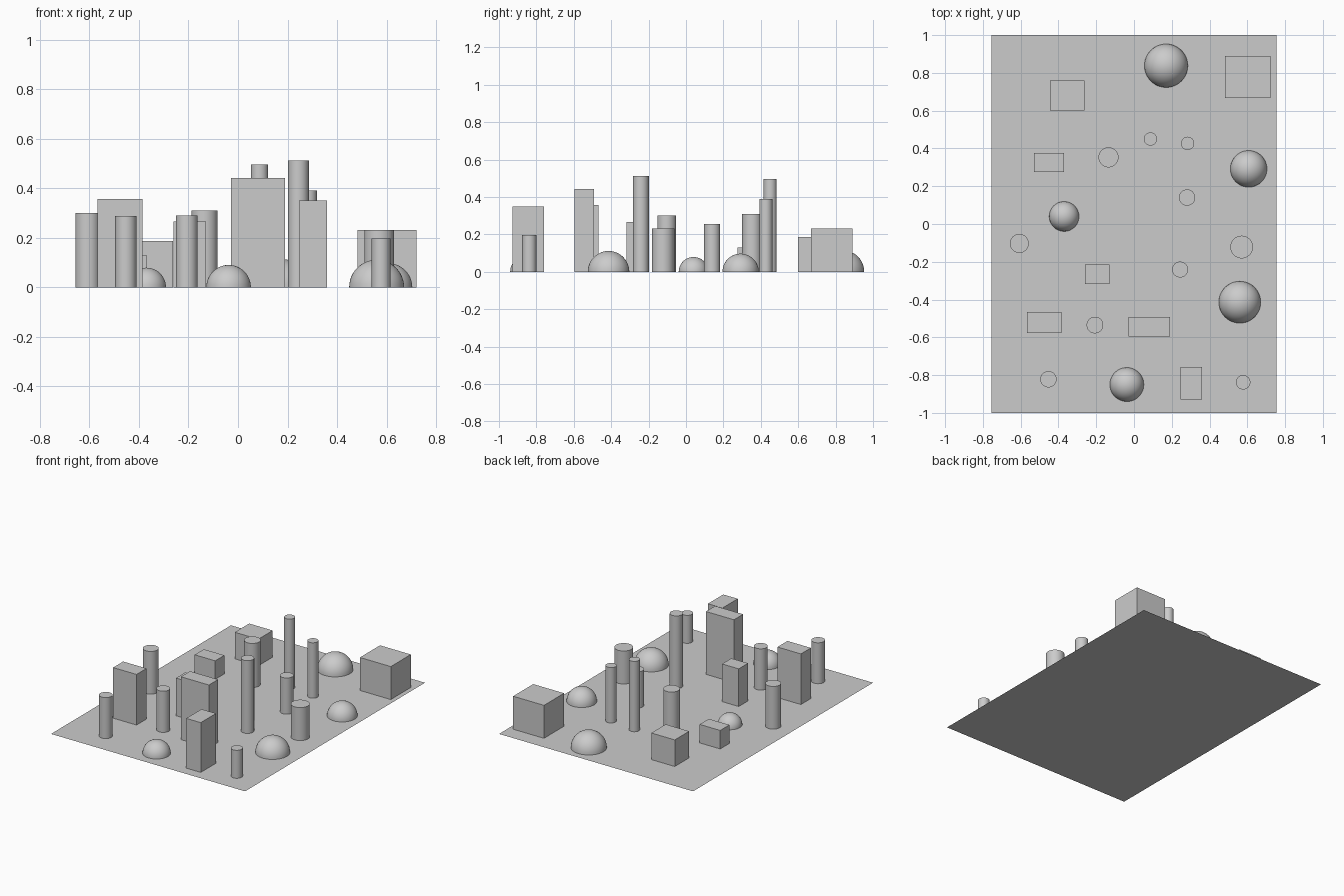
import bpy, bmesh
from math import radians
from mathutils import Matrix

cube = bpy.data.objects.get("Cube")
if cube:
    bpy.data.objects.remove(cube, do_unlink=True)

# One plain grey for everything
grey = bpy.data.materials.new("plain grey")
grey.use_nodes = True
colour = (0.6, 0.6, 0.6, 1)
grey.diffuse_color = colour
grey.node_tree.nodes["Principled BSDF"].inputs["Base Color"].default_value = colour


def finish(name, bm, location, smooth=False):
    """Turn a bmesh into a named object standing on the ground."""
    mesh = bpy.data.meshes.new(name)
    bm.to_mesh(mesh)
    bm.free()
    mesh.materials.append(grey)
    obj = bpy.data.objects.new(name, mesh)
    obj.location = location
    bpy.context.collection.objects.link(obj)
    if smooth:
        bpy.ops.object.select_all(action="DESELECT")
        obj.select_set(True)
        bpy.context.view_layer.objects.active = obj
        bpy.ops.object.shade_smooth_by_angle(angle=radians(35))
    return obj


def open_base(bm):
    """Remove the hidden face that would lie in the ground sheet."""
    base = [f for f in bm.faces if f.calc_center_median().z < 1e-4]
    bmesh.ops.delete(bm, geom=base, context="FACES")


def block(name, x0, x1, y0, y1, height):
    bm = bmesh.new()
    bmesh.ops.create_cube(bm, size=1)
    bmesh.ops.translate(bm, vec=(0, 0, 0.5), verts=bm.verts)
    bmesh.ops.scale(bm, vec=(x1 - x0, y1 - y0, height), verts=bm.verts)
    open_base(bm)
    finish(name, bm, ((x0 + x1) / 2, (y0 + y1) / 2, 0))


def column(name, x, y, radius, height):
    bm = bmesh.new()
    bmesh.ops.create_cone(bm, cap_ends=True, segments=48, radius1=radius, radius2=radius,
                          depth=height, matrix=Matrix.Translation((0, 0, height / 2)))
    open_base(bm)
    finish(name, bm, (x, y, 0), smooth=True)


def dome(name, x, y, radius):
    bm = bmesh.new()
    bmesh.ops.create_uvsphere(bm, u_segments=48, v_segments=24, radius=radius)
    below = [v for v in bm.verts if v.co.z < -1e-4]
    bmesh.ops.delete(bm, geom=below, context="VERTS")
    finish(name, bm, (x, y, 0), smooth=True)


# Ground sheet
ground = bmesh.new()
bmesh.ops.create_grid(ground, x_segments=1, y_segments=1, size=1)
bmesh.ops.scale(ground, vec=(0.755, 1, 1), verts=ground.verts)
finish("ground_sheet", ground, (0, 0, 0))

# Rectangular blocks: x range, y range, height
for i, spec in enumerate([
    (-0.445, -0.262, 0.6, 0.76, 0.187),
    (0.482, 0.722, 0.667, 0.89, 0.232),
    (-0.53, -0.37, 0.275, 0.377, 0.13),
    (-0.26, -0.13, -0.318, -0.215, 0.265),
    (-0.567, -0.385, -0.578, -0.467, 0.356),
    (-0.028, 0.19, -0.595, -0.493, 0.442),
    (0.247, 0.36, -0.928, -0.758, 0.35),
]):
    block(f"block_{i + 1}", *spec)

# Round columns: centre, radius, height
for i, spec in enumerate([
    (-0.135, 0.353, 0.053, 0.31),
    (0.087, 0.45, 0.035, 0.495),
    (0.284, 0.427, 0.035, 0.39),
    (0.281, 0.14, 0.043, 0.255),
    (0.57, -0.122, 0.06, 0.232),
    (0.244, -0.241, 0.042, 0.512),
    (-0.607, -0.103, 0.05, 0.3),
    (-0.207, -0.535, 0.044, 0.29),
    (-0.453, -0.822, 0.043, 0.288),
    (0.578, -0.838, 0.038, 0.197),
]):
    column(f"column_{i + 1}", *spec)

# Half domes: centre, radius
for i, spec in enumerate([
    (0.17, 0.838, 0.115),
    (0.607, 0.292, 0.097),
    (-0.37, 0.04, 0.079),
    (0.56, -0.414, 0.111),
    (-0.038, -0.85, 0.09),
]):
    dome(f"dome_{i + 1}", *spec)
